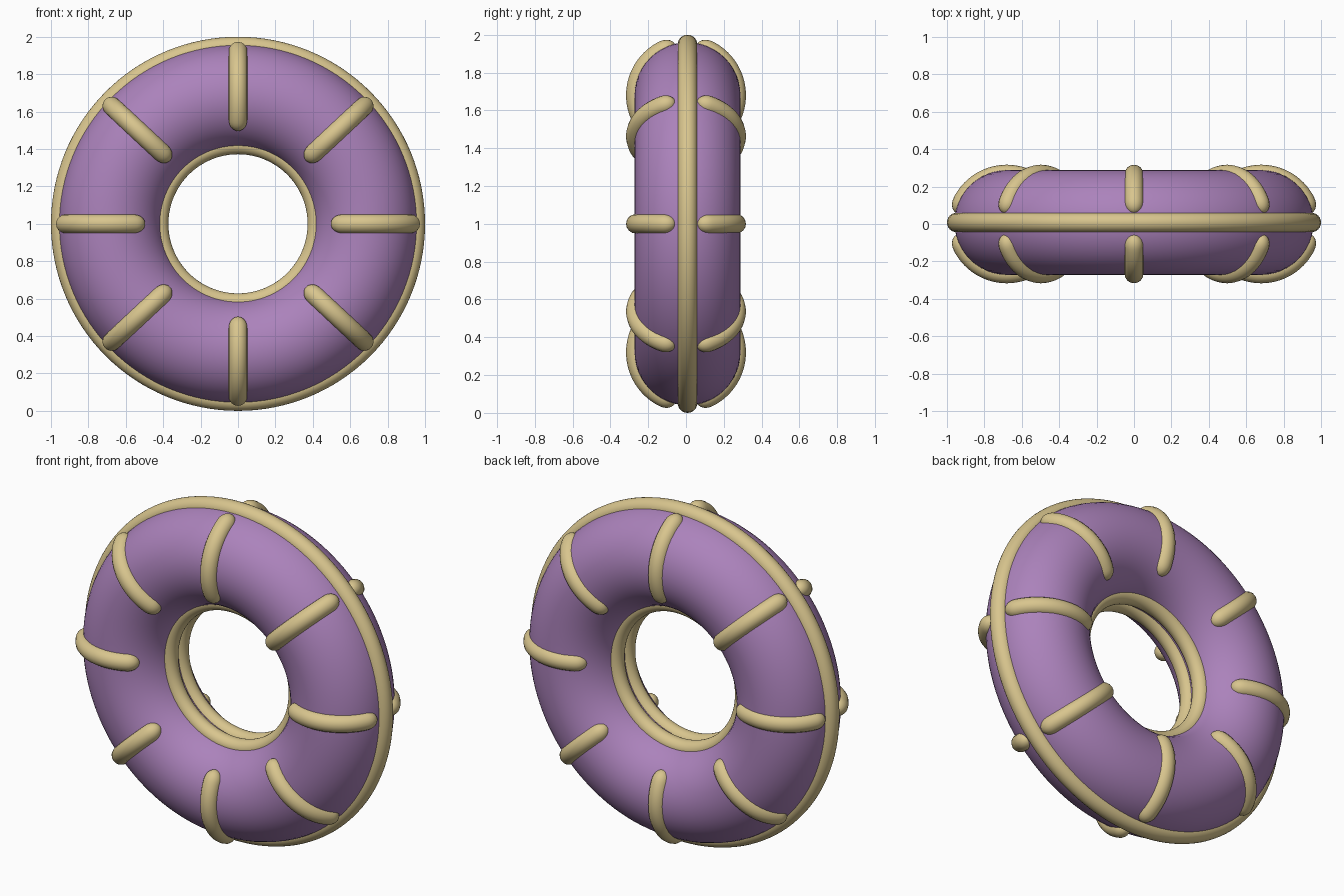
import bpy, bmesh, math
from mathutils import Matrix, Vector

if "Cube" in bpy.data.objects:
    bpy.data.objects.remove(bpy.data.objects["Cube"])


def make_material(name, rgb):
    m = bpy.data.materials.new(name)
    m.diffuse_color = (*rgb, 1)
    m.use_nodes = True
    m.node_tree.nodes["Principled BSDF"].inputs["Base Color"].default_value = m.diffuse_color
    return m


PURPLE = make_material("soft purple", (0.41, 0.225, 0.50))
TAN = make_material("pale tan", (0.69, 0.56, 0.27))
CENTRE_Z = 1.0


def ring(name, major, minor, y, mat, seg=128, sides=24):
    """Torus whose axis runs front to back."""
    bpy.ops.mesh.primitive_torus_add(
        major_radius=major, minor_radius=minor, major_segments=seg,
        minor_segments=sides, location=(0, y, CENTRE_Z),
        rotation=(math.pi / 2, 0, 0))
    ob = bpy.context.object
    ob.name = name
    ob.data.materials.append(mat)
    bpy.ops.object.shade_smooth()
    return ob


def rib(name, angle, side):
    """Round-ended tube hugging the body's cross-section on one face."""
    arc, thick, n, k = 0.266, 0.051, 40, 16
    start, end = math.radians(12), math.radians(131)
    cap = 0.065 / arc
    turn = Matrix.Rotation(-angle, 4, 'Y')
    bm = bmesh.new()
    loops = []
    for i in range(n + 1):
        # cosine spacing gives smooth rounded tips
        t = 0.5 - 0.5 * math.cos(math.pi * i / n)
        a = start + (end - start) * t
        d = min(a - start, end - a) / cap
        r = thick * (math.sqrt(max(0, 1 - (1 - d) ** 2)) if d < 1 else 1)
        r = max(r, 0.002)
        out = Vector((math.cos(a), side * math.sin(a), 0))
        mid = Vector((0.68, 0, 0)) + out * arc
        loop = []
        for j in range(k):
            b = 2 * math.pi * j / k
            p = mid + out * (r * math.cos(b)) + Vector((0, 0, r * math.sin(b)))
            loop.append(bm.verts.new(turn @ p + Vector((0, 0, CENTRE_Z))))
        loops.append(loop)
    for p, q in zip(loops, loops[1:]):
        for j in range(k):
            bm.faces.new((p[j], p[(j + 1) % k], q[(j + 1) % k], q[j]))
    bm.faces.new(loops[0])
    bm.faces.new(loops[-1])
    bmesh.ops.recalc_face_normals(bm, faces=bm.faces)
    for f in bm.faces:
        f.smooth = True
    me = bpy.data.meshes.new(name)
    bm.to_mesh(me)
    bm.free()
    me.materials.append(TAN)
    ob = bpy.data.objects.new(name, me)
    bpy.context.collection.objects.link(ob)


# Main inflated body
ring("body", 0.68, 0.28, 0.008, PURPLE, 128, 48)

# Seam around the outside and twin seams in the hole
ring("outer_seam", 0.948, 0.052, 0.008, TAN)
ring("inner_seam_front", 0.420, 0.048, -0.042, TAN)
ring("inner_seam_back", 0.420, 0.048, 0.058, TAN)

# Eight ribs on the front and eight on the back
for side, label in ((-1, "front"), (1, "back")):
    for i, deg in enumerate((0, 43, 90, 137, 180, 223, 270, 317)):
        rib(f"{label}_rib_{i + 1}", math.radians(deg), side)
